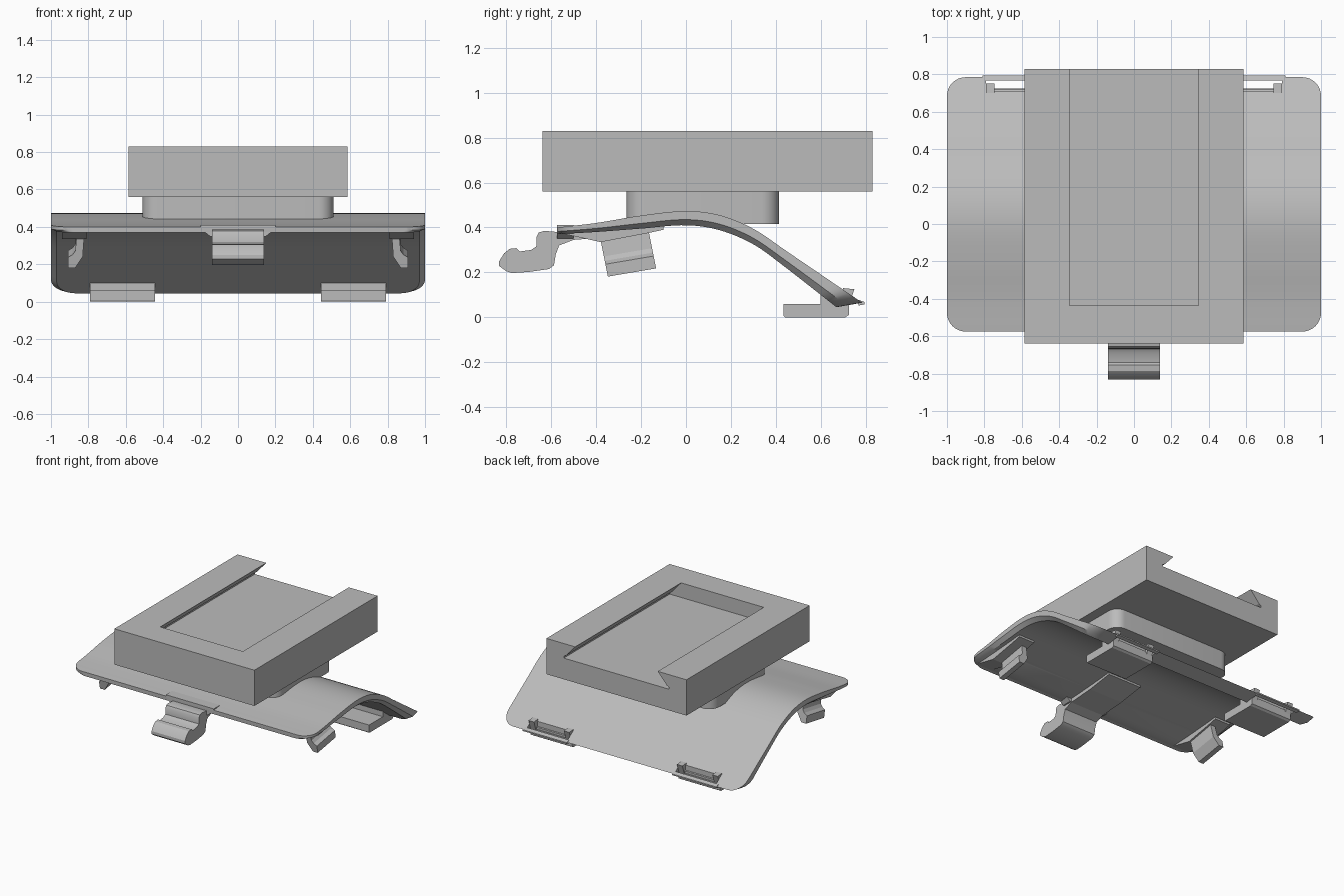
import bpy, bmesh, math
from mathutils import Vector

cube = bpy.data.objects.get("Cube")
if cube:
    bpy.data.objects.remove(cube, do_unlink=True)

grey = bpy.data.materials.new("plain grey")
grey.use_nodes = True
COLOUR = (0.5, 0.5, 0.5, 1)
grey.diffuse_color = COLOUR
grey.node_tree.nodes["Principled BSDF"].inputs["Base Color"].default_value = COLOUR


def finish(bm, name):
    bmesh.ops.recalc_face_normals(bm, faces=bm.faces)
    mesh = bpy.data.meshes.new(name)
    bm.to_mesh(mesh)
    bm.free()
    mesh.materials.append(grey)
    ob = bpy.data.objects.new(name, mesh)
    bpy.context.collection.objects.link(ob)
    return ob


def prism(name, pts, axis, a, b, warp=None):
    """Extrude a 2D outline along an axis from a to b."""
    place = {"x": lambda p, t: (t, p[0], p[1]),
             "y": lambda p, t: (p[0], t, p[1]),
             "z": lambda p, t: (p[0], p[1], t)}[axis]
    bm = bmesh.new()
    base = bm.faces.new([bm.verts.new(place(p, a)) for p in pts])
    ext = bmesh.ops.extrude_face_region(bm, geom=[base])
    move = Vector(place((0, 0), b - a))
    bmesh.ops.translate(bm, vec=move, verts=[v for v in ext["geom"] if isinstance(v, bmesh.types.BMVert)])
    if warp:
        for v in bm.verts:
            v.co = warp(v.co)
    return finish(bm, name)


def rect(x0, x1, y0, y1):
    return [(x0, y0), (x1, y0), (x1, y1), (x0, y1)]


def rounded_rect(x0, x1, y0, y1, r, n=8):
    pts = []
    corners = [(x1 - r, y1 - r), (x0 + r, y1 - r), (x0 + r, y0 + r), (x1 - r, y0 + r)]
    for q, (cx, cy) in enumerate(corners):
        for i in range(n + 1):
            t = math.pi / 2 * (q + i / n)
            pts.append((cx + r * math.cos(t), cy + r * math.sin(t)))
    return pts


def activate(ob):
    bpy.ops.object.select_all(action="DESELECT")
    ob.select_set(True)
    bpy.context.view_layer.objects.active = ob


def apply_mod(ob, mod):
    activate(ob)
    bpy.ops.object.modifier_apply(modifier=mod.name)


def cut(ob, cutter):
    mod = ob.modifiers.new("cut", "BOOLEAN")
    mod.operation, mod.solver, mod.object = "DIFFERENCE", "EXACT", cutter
    apply_mod(ob, mod)
    bpy.data.objects.remove(cutter, do_unlink=True)


def mirror(ob):
    mod = ob.modifiers.new("mirror", "MIRROR")
    mod.use_mirror_merge = False
    apply_mod(ob, mod)
    return ob


def smooth(ob, angle=30):
    activate(ob)
    bpy.ops.object.shade_smooth_by_angle(angle=math.radians(angle))


def curve_z(pts, y):
    """Smooth height through the given (y, z) points."""
    def slope(i):
        a, b = pts[max(i - 1, 0)], pts[min(i + 1, len(pts) - 1)]
        return (b[1] - a[1]) / (b[0] - a[0])
    i = max([k for k in range(len(pts) - 1) if pts[k][0] <= y + 1e-6] or [0])
    (ya, za), (yb, zb) = pts[i], pts[i + 1]
    h = yb - ya
    t = (y - ya) / h
    return (za * (1 + 2 * t) * (1 - t) ** 2 + zb * t * t * (3 - 2 * t)
            + h * slope(i) * t * (1 - t) ** 2 + h * slope(i + 1) * t * t * (t - 1))


# Curved base plate with rounded corners and a chamfered underside
TOP = [(-.575, .4), (-.4, .42), (-.2, .453), (0, .473), (.15, .455),
       (.3, .394), (.45, .293), (.785, .065)]
LOW = [(-.575, .37), (-.4, .38), (-.2, .395), (0, .41), (.15, .388),
       (.3, .325), (.42, .24), (.67, .045)]
Y0, Y1, R = -.575, .785, .1
ends = [R * (1 - math.cos(math.pi / 2 * i / 8)) for i in range(9)]
STEPS = 36
middle = [Y0 + R + (Y1 - Y0 - 2 * R) * i / STEPS for i in range(1, STEPS)]
stations = [Y0 + d for d in ends] + middle + [Y1 - d for d in reversed(ends)]
bm = bmesh.new()
rings = []
for y in stations:
    d = min(y - Y0, Y1 - y, R)
    w = 1 - R + math.sqrt(max(R * R - (R - d) ** 2, 0))
    yl = y - .115 * max(0, (y - .2) / (Y1 - .2))
    top, low = Vector((0, y, curve_z(TOP, y))), Vector((0, yl, curve_z(LOW, yl)))
    mid = top.lerp(low, .6)
    ring = [(w, top), (w, mid), (w - .03, low), (.03 - w, low), (-w, mid), (-w, top)]
    rings.append([bm.verts.new((x, p.y, p.z)) for x, p in ring])
for a, b in zip(rings, rings[1:]):
    for i in range(6):
        j = (i + 1) % 6
        bm.faces.new((a[i], a[j], b[j], b[i]))
bm.faces.new(rings[0])
bm.faces.new(rings[-1])
plate = finish(bm, "base_plate")
for s in (-1, 1):
    cut(plate, prism("slot_cutter", rect(s * .62 - .17, s * .62 + .17, .71, .77), "z", -.1, .4))
smooth(plate)

# Pedestal between plate and holder
smooth(prism("pedestal", rounded_rect(-.51, .51, -.265, .415, .08), "z", .415, .565))

# Holder block with a dovetail channel open at the back
holder = prism("holder_block", rect(-.585, .585, -.64, .83), "z", .56, .83)
half = [(.345, .9), (.345, .83), (.42, .745), (.44, .735), (.44, .72)]
dovetail = half + [(-x, z) for x, z in reversed(half)]
cut(holder, prism("channel_cutter", dovetail, "y", -.435, .9))

# Rear feet, their slot tabs and the thin rim behind each slot
foot_side = [(.435, .005), (.44, 0), (.71, 0), (.725, .01), (.725, .06), (.435, .06)]
mirror(prism("rear_feet", foot_side, "x", .445, .79))
mirror(prism("foot_risers", [(.6, .05), (.72, .05), (.72, .075), (.6, .105)], "x", .445, .79))
tab = [(.7, .05), (.725, .05), (.75, .125), (.7, .13)]
for name, x in (("inner_tabs", .45), ("outer_tabs", .745)):
    mirror(prism(name, tab, "x", x, x + .045))
mirror(prism("slot_rims", [(.768, .052), (.795, .058), (.795, .068), (.768, .078)], "x", .44, .81))

# Front latch: curled hook, mount and underside pad
hook = [(-.5, .375), (-.575, .38), (-.63, .385), (-.655, .378), (-.665, .36), (-.667, .315),
        (-.69, .3), (-.74, .293), (-.755, .308), (-.785, .305), (-.81, .285), (-.832, .25),
        (-.832, .228), (-.8, .205), (-.775, .197), (-.7, .202), (-.61, .215), (-.588, .232),
        (-.58, .28), (-.565, .32), (-.5, .345)]
smooth(prism("front_latch", hook, "x", -.14, .14))
mount = [(-.2, .41), (-.2, .39), (-.15, .35), (.15, .35), (.2, .39), (.2, .41)]
prism("latch_mount", mount, "y", -.575, -.5)
prism("latch_pad", [(-.56, .375), (-.5, .345), (-.3, .36), (-.1, .39), (-.1, .405)], "x", -.14, .14)

# Side clips: leaning walls with outward lips, tilted with the plate
clip = [(.82, .4), (.83, .26), (.87, .2), (.91, .2), (.91, .255), (.885, .27), (.87, .29), (.86, .4)]


def tilt(co):
    return Vector((co.x, co.y + (.36 - co.z) * .2, co.z + .17 * (co.y + .27)))


mirror(prism("side_clips", clip, "y", -.38, -.165, tilt))
pad = [(-.56, .375), (-.38, .335), (-.17, .375), (-.1, .39), (-.1, .41)]
mirror(prism("clip_pads", pad, "x", .81, .94))
